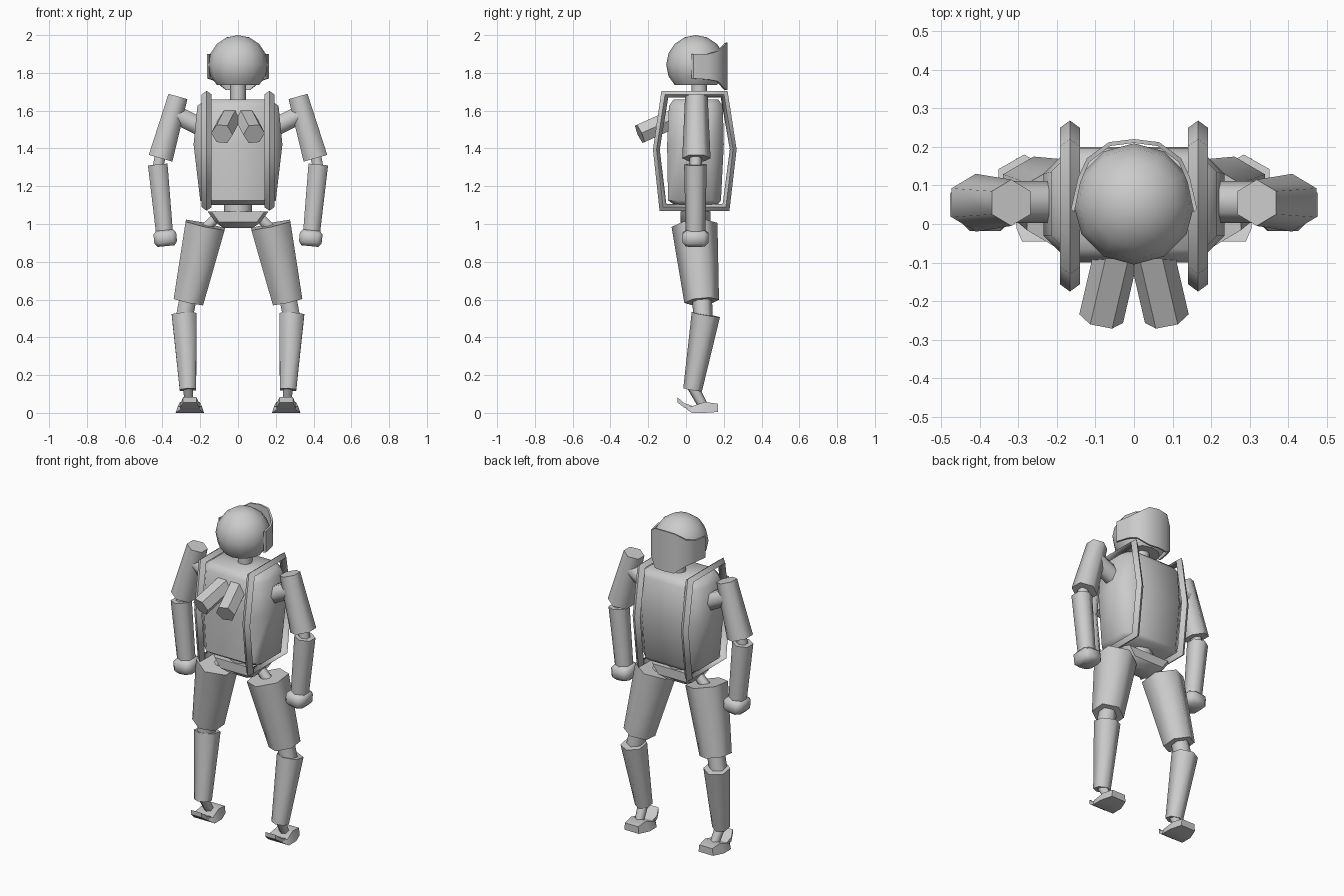
import bpy, bmesh, math
from mathutils import Vector

if "Cube" in bpy.data.objects:
    bpy.data.objects.remove(bpy.data.objects["Cube"])

grey = bpy.data.materials.new("plain grey")
grey.diffuse_color = (0.6, 0.6, 0.6, 1)
grey.use_nodes = True
grey.node_tree.nodes["Principled BSDF"].inputs["Base Color"].default_value = grey.diffuse_color


def finish(name, bm, angle):
    """Turn a bmesh into an object, smooth below the given edge angle."""
    bmesh.ops.recalc_face_normals(bm, faces=bm.faces)
    for f in bm.faces:
        f.smooth = True
    for e in bm.edges:
        e.smooth = e.calc_face_angle(0) < math.radians(angle)
    me = bpy.data.meshes.new(name)
    bm.to_mesh(me)
    bm.free()
    me.materials.append(grey)
    ob = bpy.data.objects.new(name, me)
    bpy.context.collection.objects.link(ob)
    return ob


def loft(name, rings, angle=65, closed=False):
    """Skin a list of equal-length rings, capped or closed into a loop."""
    bm = bmesh.new()
    vs = [[bm.verts.new(p) for p in r] for r in rings]
    n = len(vs[0])
    pairs = list(zip(vs, vs[1:])) + ([(vs[-1], vs[0])] if closed else [])
    for a, b in pairs:
        for i in range(n):
            j = (i + 1) % n
            bm.faces.new((a[i], a[j], b[j], b[i]))
    if not closed:
        bm.faces.new(vs[0])
        bm.faces.new(vs[-1])
    return finish(name, bm, angle)


def tube(name, a, b, ra, rb, sides=6, angle=65):
    """Tapered prism between two points, with corners toward +y and -y."""
    a, b = Vector(a), Vector(b)
    d = (b - a).normalized()
    u = Vector((0, 1, 0))
    if abs(d.y) > 0.8:
        u = Vector((1, 0, 0))
    u = (u - d * u.dot(d)).normalized()
    v = d.cross(u)
    turn = [2 * math.pi * k / sides for k in range(sides)]
    rings = [[p + (u * math.cos(t) + v * math.sin(t)) * r for t in turn]
             for p, r in ((a, ra), (b, rb))]
    return loft(name, rings, angle)


def chamfered(w, y0, y1, c, z):
    """Horizontal rectangle with cut corners."""
    return [(w, y0 + c, z), (w, y1 - c, z), (w - c, y1, z), (c - w, y1, z),
            (-w, y1 - c, z), (-w, y0 + c, z), (c - w, y0, z), (w - c, y0, z)]


# Torso: barrel-sided box with cut corners
loft("torso", [chamfered(w, y0, y1, c, z) for w, y0, y1, c, z in (
    (0.165, -0.06, 0.165, 0.03, 1.10), (0.20, -0.095, 0.185, 0.05, 1.125),
    (0.235, -0.10, 0.20, 0.07, 1.42), (0.215, -0.09, 0.195, 0.06, 1.625),
    (0.165, -0.065, 0.17, 0.03, 1.66))], 50)

# Waist and pelvis
tube("waist", (0, 0.05, 1.04), (0, 0.05, 1.13), 0.075, 0.075, 8)
loft("pelvis", [chamfered(w, y0, y1, 0.02, z) for w, y0, y1, z in (
    (0.08, 0.0, 0.10, 0.98), (0.12, -0.03, 0.13, 1.01),
    (0.16, -0.03, 0.13, 1.065))], 40)

# Neck and head with a flattened base
tube("neck", (0, 0.07, 1.64), (0, 0.07, 1.76), 0.042, 0.042, 8)
bm = bmesh.new()
bmesh.ops.create_uvsphere(bm, u_segments=12, v_segments=8, radius=0.157)
for v in bm.verts:
    v.co += Vector((0, 0.052, 1.843))
    v.co.z = max(v.co.z, 1.735)
finish("head", bm, 50)

# Face visor: curved plate with short side bands
half = [(0.163, 0.04, 1.90, 1.77), (0.145, 0.12, 1.90, 1.765),
        (0.122, 0.17, 1.915, 1.755), (0.065, 0.212, 1.955, 1.71)]
cols = half + [(0, 0.22, 1.96, 1.71)] + [(-x, y, t, b) for x, y, t, b in half[::-1]]
loft("visor", [[(x, y, t), (x * 0.95, y - 0.01, t),
                (x * 0.95, y - 0.01, b), (x, y, b)] for x, y, t, b in cols], 40)

# Six-sided harness hoop, diamond in section
hoop = [(-0.13, 1.705), (0.22, 1.705), (0.268, 1.395),
        (0.23, 1.07), (-0.14, 1.07), (-0.175, 1.395)]


def inset(t):
    """Hoop corners moved inward by roughly t on every side."""
    return [(y - t * (1 if y > 0 else -1), z - t * (z > 1.5) + t * (z < 1.2))
            for y, z in hoop]


for s, side in ((-1, "left"), (1, "right")):
    x = 0.166 * s
    loops = [(0, 0), (0.019, 0.026), (0.036, 0), (0.019, -0.026)]
    loft(side + "_hoop", [[(x + dx, *inset(t)[i]) for t, dx in loops]
                          for i in range(6)], 70, closed=True)

    def limb(part, a, b, ra, rb, sides=6, angle=65):
        tube(f"{side}_{part}", (a[0] * s, *a[1:]), (b[0] * s, *b[1:]),
             ra, rb, sides, angle)

    # Thruster on the pack side
    limb("thruster", (0.042, -0.06, 1.56), (0.085, -0.245, 1.477), 0.058, 0.058, 6, 30)

    # Arm
    limb("shoulder", (0.17, 0.057, 1.50), (0.34, 0.057, 1.585), 0.055, 0.055)
    limb("upper_arm", (0.318, 0.055, 1.675), (0.41, 0.055, 1.348), 0.06, 0.075)
    limb("elbow", (0.41, 0.052, 1.37), (0.425, 0.05, 1.29), 0.033, 0.033)
    limb("forearm", (0.425, 0.05, 1.315), (0.39, 0.05, 0.96), 0.06, 0.052)
    c, d = Vector((0.385 * s, 0.05, 0.925)), Vector((0.1 * s, 0, 1))
    hand = []
    for h, w, l in ((-0.042, 0.045, 0.05), (-0.022, 0.06, 0.068),
                    (0.025, 0.06, 0.068), (0.042, 0.045, 0.05)):
        ring = chamfered(w, -l, l, 0.022, 0)
        hand.append([Vector((p[0], p[1], p[0] * s * -0.1)) + c + d * h for p in ring])
    loft(side + "_hand", hand, 50)

    # Leg
    limb("hip", (0.10, 0.05, 1.05), (0.19, 0.05, 0.96), 0.03, 0.03)
    limb("thigh", (0.173, 0.045, 0.995), (0.262, 0.083, 0.59), 0.122, 0.092)
    limb("knee", (0.262, 0.085, 0.62), (0.285, 0.09, 0.50), 0.052, 0.052)
    limb("shin", (0.285, 0.105, 0.52), (0.265, 0.035, 0.122), 0.076, 0.05)

    # Foot: ankle strut, wedge sole and raised heel plate
    limb("ankle", (0.265, 0.035, 0.14), (0.258, 0.095, 0.03), 0.03, 0.026)
    fx = 0.255 * s

    def slab(part, rows):
        loft(f"{side}_{part}", [[(fx - w, y, z0), (fx + w, y, z0),
             (fx + w * k, y, z1), (fx - w * k, y, z1)] for y, w, k, z0, z1 in rows], 40)

    slab("foot", [(0.005, 0.05, 0.9, 0.018, 0.034), (0.03, 0.075, 0.85, 0.0, 0.035),
                  (0.10, 0.075, 0.7, 0.0, 0.058), (0.17, 0.05, 0.9, 0.005, 0.048)])
    slab("heel", [(-0.045, 0.035, 1, 0.055, 0.083), (-0.01, 0.05, 1, 0.028, 0.052),
                  (0.04, 0.05, 1, 0.01, 0.034)])
